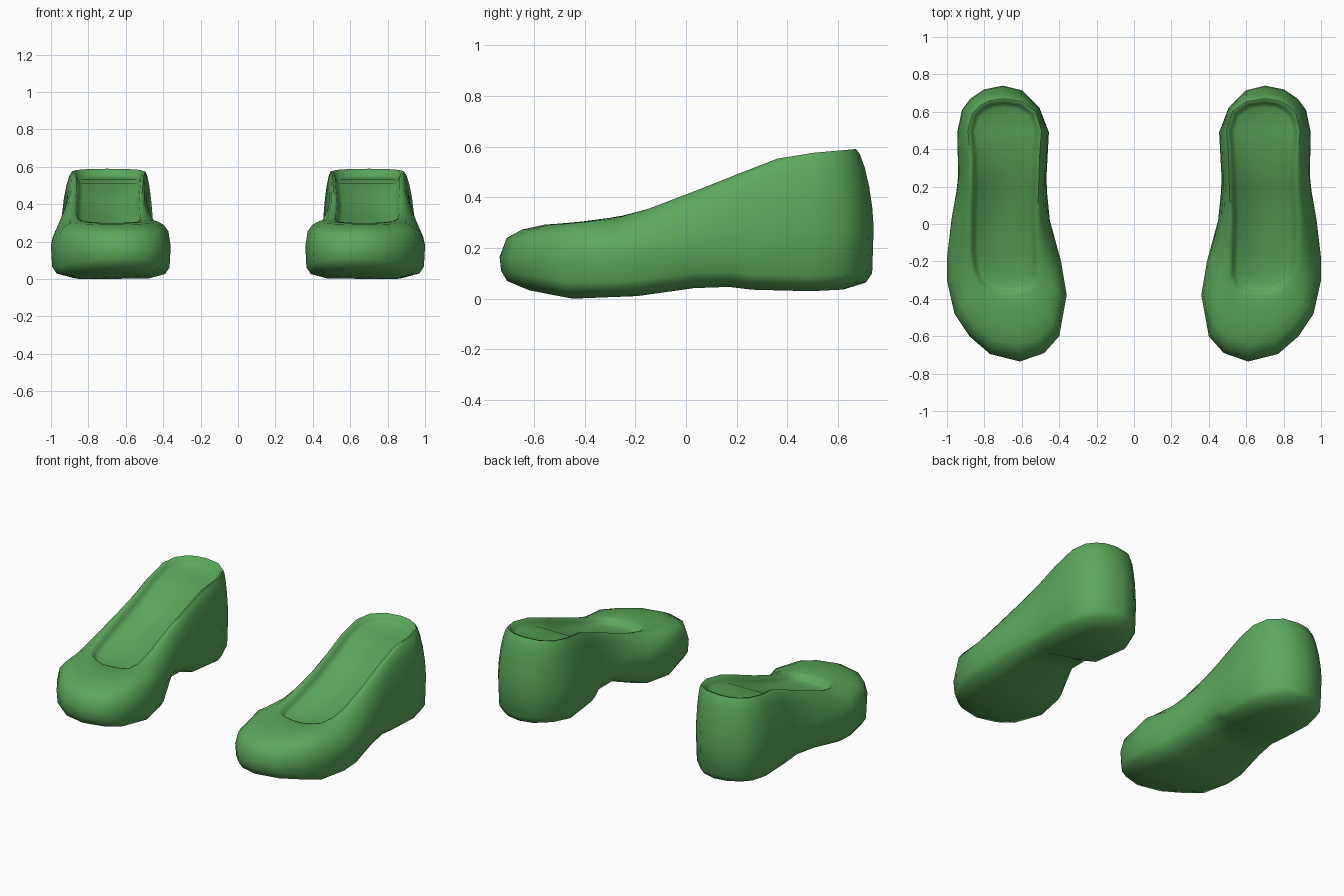
import bpy
import bmesh
from math import radians
from mathutils import Vector

cube = bpy.data.objects.get("Cube")
if cube:
    bpy.data.objects.remove(cube, do_unlink=True)

green = bpy.data.materials.new("shoe_green")
green.use_nodes = True
colour = (0.105, 0.39, 0.105, 1)
green.diffuse_color = colour
green.node_tree.nodes["Principled BSDF"].inputs["Base Color"].default_value = colour

# Widest outline from heel, down the inner side, round the toe and back
OUTLINE = [(.7, .74), (.6, .715), (.505, .62), (.455, .49), (.468, .25), (.465, .17),
           (.45, .02), (.39, -.2), (.36, -.38), (.4, -.6), (.48, -.69), (.61, -.735),
           (.77, -.695), (.88, -.6), (.96, -.48), (1, -.3), (1, -.18), (.975, .03),
           (.95, .17), (.94, .26), (.945, .49), (.92, .61), (.875, .67), (.8, .72)]
# Matching points of the foot opening
OPENING = [(.7, .67), (.6, .655), (.525, .6), (.495, .5), (.505, .36), (.51, .2),
           (.515, .05), (.51, -.15), (.51, -.28), (.535, -.35), (.59, -.37), (.65, -.38),
           (.71, -.38), (.77, -.365), (.83, -.33), (.865, -.25), (.88, -.15), (.88, .05),
           (.875, .2), (.875, .36), (.888, .5), (.865, .59), (.82, .635), (.77, .66)]
COUNT = len(OUTLINE)

# Height profiles along the length
RIM = [(-.38, .3), (-.2, .335), (0, .41), (.2, .49), (.36, .552), (.5, .575), (.67, .59)]
INSOLE = [(-.36, .265), (-.2, .29), (0, .345), (.2, .425), (.36, .51), (.5, .535), (.67, .545)]
SOLE = [(-.73, .05), (-.6, .03), (-.45, .0), (-.2, .01), (0, .028), (.2, .04), (.4, .025), (.7, .04)]
WIDEST = [(-.73, .165), (-.2, .18), (.2, .2), (.5, .28)]


def height(profile, y):
    if y <= profile[0][0]:
        return profile[0][1]
    for (y0, z0), (y1, z1) in zip(profile, profile[1:]):
        if y <= y1:
            return z0 + (z1 - z0) * (y - y0) / (y1 - y0)
    return profile[-1][1]


def inset(point, distance, low, high):
    """Move a plan point towards the shoe's long axis."""
    p = Vector(point)
    axis = Vector((.69, min(max(p.y, low), high)))
    return p + (axis - p).normalized() * distance


def sole_ring(distance, rise):
    ring = []
    for x, y in OUTLINE:
        p = inset((x, y), distance, -.4, .5)
        # Arch in front of the heel, deeper on the inner side
        bump = max(0, 1 - ((y - .06) / .2) ** 2)
        inner = x < .69
        p.x += .03 * bump if inner else -.01 * bump
        z = height(SOLE, p.y) + rise + bump * (.06 if inner else .012)
        ring.append((p.x, p.y, z))
    return ring


def upper_ring(t):
    ring = []
    for a, b in zip(OUTLINE, OPENING):
        p = Vector(a).lerp(Vector(b), t)
        bulge = 2.7 if a[1] < -.3 else 1.55
        rounded = (1 - (1 - t) ** bulge) ** (1 / bulge)
        low, high = height(WIDEST, a[1]), height(RIM, b[1])
        ring.append((p.x, p.y, low + (high - low) * rounded))
    return ring


def lining_ring(distance, profile, drop):
    ring = []
    for x, y in OPENING:
        p = inset((x, y), distance, -.22, .5)
        ring.append((p.x, p.y, height(profile, y) - drop))
    return ring


def make_shoe(name, side):
    rings = [sole_ring(.12, 0), sole_ring(.03, .024), sole_ring(.006, .06)]
    rings += [upper_ring(t) for t in (0, .08, .25, .5, .78, 1)]
    rings += [lining_ring(.014, RIM, .004), lining_ring(.024, RIM, .03), lining_ring(.045, INSOLE, 0)]
    bm = bmesh.new()
    loops = [[bm.verts.new((side * x, y, z)) for x, y, z in ring] for ring in rings]
    for a, b in zip(loops, loops[1:]):
        for i in range(COUNT):
            j = (i + 1) % COUNT
            bm.faces.new((a[i], a[j], b[j], b[i]))
    # Close the sole and the insole with strips across the width
    for loop in (loops[0], loops[-1]):
        for i in range(COUNT // 2 - 1):
            bm.faces.new((loop[i], loop[i + 1], loop[COUNT - 2 - i], loop[COUNT - 1 - i]))
    bmesh.ops.recalc_face_normals(bm, faces=bm.faces)
    mesh = bpy.data.meshes.new(name)
    bm.to_mesh(mesh)
    bm.free()
    mesh.materials.append(green)
    shoe = bpy.data.objects.new(name, mesh)
    bpy.context.collection.objects.link(shoe)
    bpy.ops.object.select_all(action="DESELECT")
    shoe.select_set(True)
    bpy.context.view_layer.objects.active = shoe
    bpy.ops.object.shade_smooth_by_angle(angle=radians(60))


make_shoe("left_shoe", 1)
make_shoe("right_shoe", -1)
